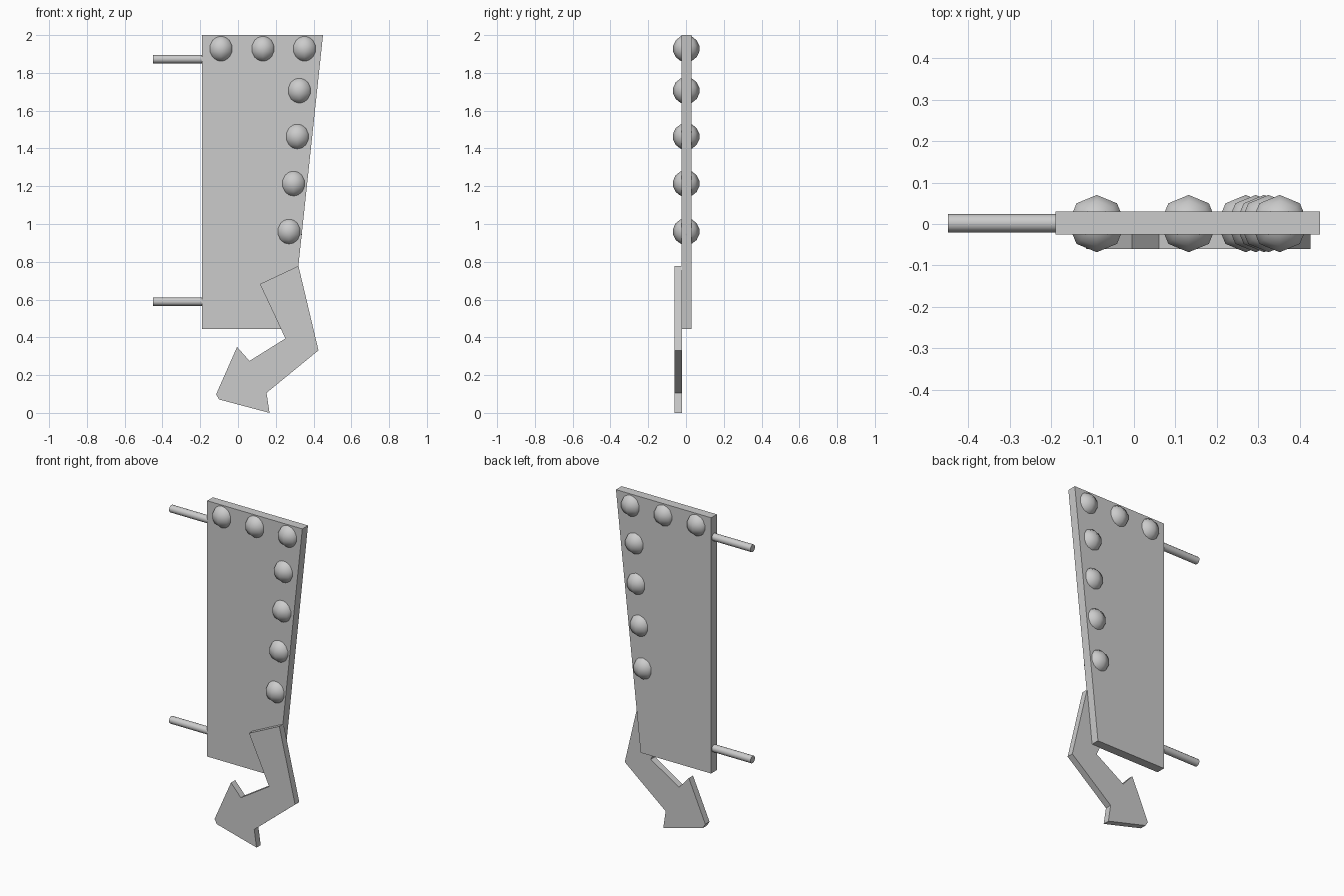
import bpy, bmesh, math

if "Cube" in bpy.data.objects:
    bpy.data.objects.remove(bpy.data.objects["Cube"])

grey = bpy.data.materials.new("plain grey")
grey.diffuse_color = (0.6, 0.6, 0.6, 1)
grey.use_nodes = True
grey.node_tree.nodes["Principled BSDF"].inputs["Base Color"].default_value = grey.diffuse_color


def plate(name, outline, y0, y1):
    """Extrude an x-z outline from y0 back to y1."""
    bm = bmesh.new()
    face = bm.faces.new([bm.verts.new((x, y0, z)) for x, z in outline])
    new = bmesh.ops.extrude_face_region(bm, geom=[face])["geom"]
    moved = [v for v in new if isinstance(v, bmesh.types.BMVert)]
    bmesh.ops.translate(bm, verts=moved, vec=(0, y1 - y0, 0))
    bmesh.ops.recalc_face_normals(bm, faces=bm.faces)
    mesh = bpy.data.meshes.new(name)
    bm.to_mesh(mesh)
    bm.free()
    mesh.materials.append(grey)
    obj = bpy.data.objects.new(name, mesh)
    bpy.context.collection.objects.link(obj)
    return obj


def finish(name):
    obj = bpy.context.object
    obj.name = name
    obj.data.materials.append(grey)
    return obj


# Tapered sign board
plate("board", [(-0.19, 0.445), (0.284, 0.445), (0.45, 2), (-0.19, 2)], -0.025, 0.03)

# Bent arrow fixed to the front of the board
plate("arrow", [(0.32, 0.778), (0.116, 0.682), (0.251, 0.394), (0.061, 0.275),
                (-0.005, 0.349), (-0.116, 0.098), (-0.10, 0.071), (0.167, 0.0),
                (0.151, 0.106), (0.426, 0.331)], -0.06, -0.02)

# Light bulbs set through the board
bulbs = [(-0.09, 1.928), (0.132, 1.928), (0.352, 1.928), (0.325, 1.706),
         (0.314, 1.463), (0.294, 1.214), (0.27, 0.96)]
for x, z in bulbs:
    bpy.ops.mesh.primitive_uv_sphere_add(segments=8, ring_count=7, radius=0.071,
                                         location=(x, 0.001, z))
    finish("bulb")
    bpy.ops.object.shade_smooth()

# Mounting rods on the left edge
for z in (1.873, 0.589):
    bpy.ops.mesh.primitive_cylinder_add(vertices=12, radius=0.022, depth=0.27,
                                        location=(-0.315, 0.002, z),
                                        rotation=(0, math.pi / 2, 0))
    finish("mounting_rod")
    bpy.ops.object.shade_smooth_by_angle(angle=math.radians(40))
